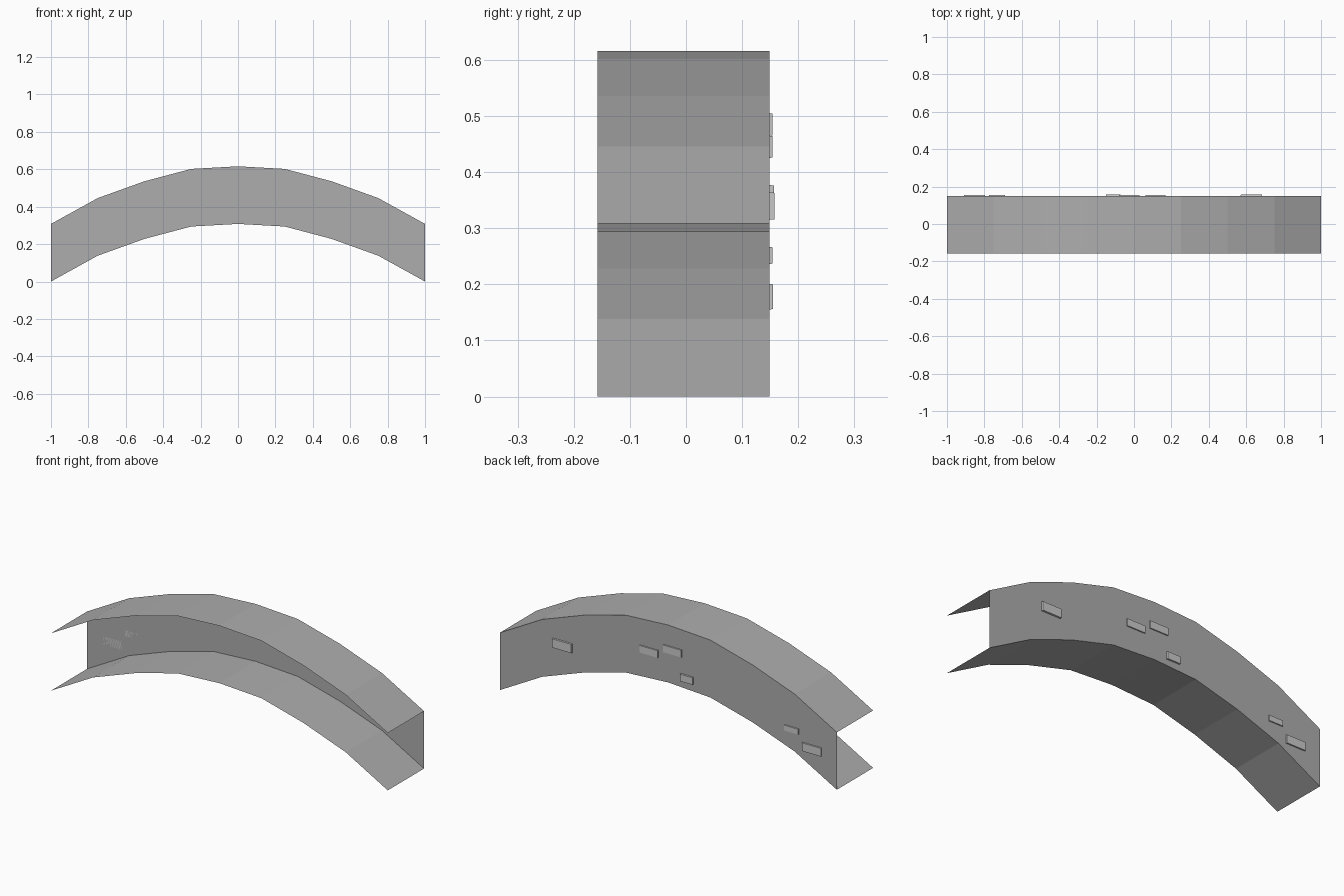
import bpy, bmesh

if "Cube" in bpy.data.objects:
    bpy.data.objects.remove(bpy.data.objects["Cube"])

FRONT, BACK, HEIGHT = -0.158, 0.149, 0.308
half = [(0.25, 0.294), (0.5, 0.228), (0.75, 0.138), (1.0, 0.0)]
arch = [(-x, z) for x, z in reversed(half)] + [(0.0, 0.308)] + half


def grey(name, value):
    mat = bpy.data.materials.new(name)
    mat.diffuse_color = (value, value, value, 1)
    mat.use_nodes = True
    mat.node_tree.nodes["Principled BSDF"].inputs["Base Color"].default_value = mat.diffuse_color
    return mat


dark = grey("dark_stone", 0.42)
light = grey("light_stone", 0.56)


def make_object(name, bm, mat):
    mesh = bpy.data.meshes.new(name)
    bm.to_mesh(mesh)
    bm.free()
    mesh.materials.append(mat)
    obj = bpy.data.objects.new(name, mesh)
    bpy.context.collection.objects.link(obj)
    return obj


# Arch channel: underside, back wall and top sheet, open at front and ends
bm = bmesh.new()
section = [(FRONT, 0), (BACK, 0), (BACK, HEIGHT), (FRONT, HEIGHT)]
rows = [[bm.verts.new((x, y, z + dz)) for y, dz in section] for x, z in arch]
for a, b in zip(rows, rows[1:]):
    for i in range(3):
        bm.faces.new((a[i], b[i], b[i + 1], a[i + 1]))
bmesh.ops.recalc_face_normals(bm, faces=bm.faces)
make_object("arch_channel", bm, dark)


# Raised bricks scattered on the back wall
def brick(name, x0, x1, z0, z1, y1):
    bm = bmesh.new()
    bmesh.ops.create_cube(bm, size=1)
    for v in bm.verts:
        outer = v.co.y > 0
        inset = 0.001 if outer else 0.0
        v.co = (x1 - inset if v.co.x > 0 else x0 + inset,
                y1 if outer else BACK,
                z1 - inset if v.co.z > 0 else z0 + inset)
    make_object(name, bm, light)


bricks = [
    (0.57, 0.685, 0.315, 0.364, 0.158),
    (0.06, 0.17, 0.425, 0.465, 0.154),
    (-0.08, 0.03, 0.464, 0.505, 0.154),
    (-0.15, -0.072, 0.337, 0.377, 0.157),
    (-0.775, -0.69, 0.236, 0.267, 0.154),
    (-0.91, -0.795, 0.155, 0.201, 0.155),
]
for n, dims in enumerate(bricks, 1):
    brick(f"wall_brick_{n}", *dims)
